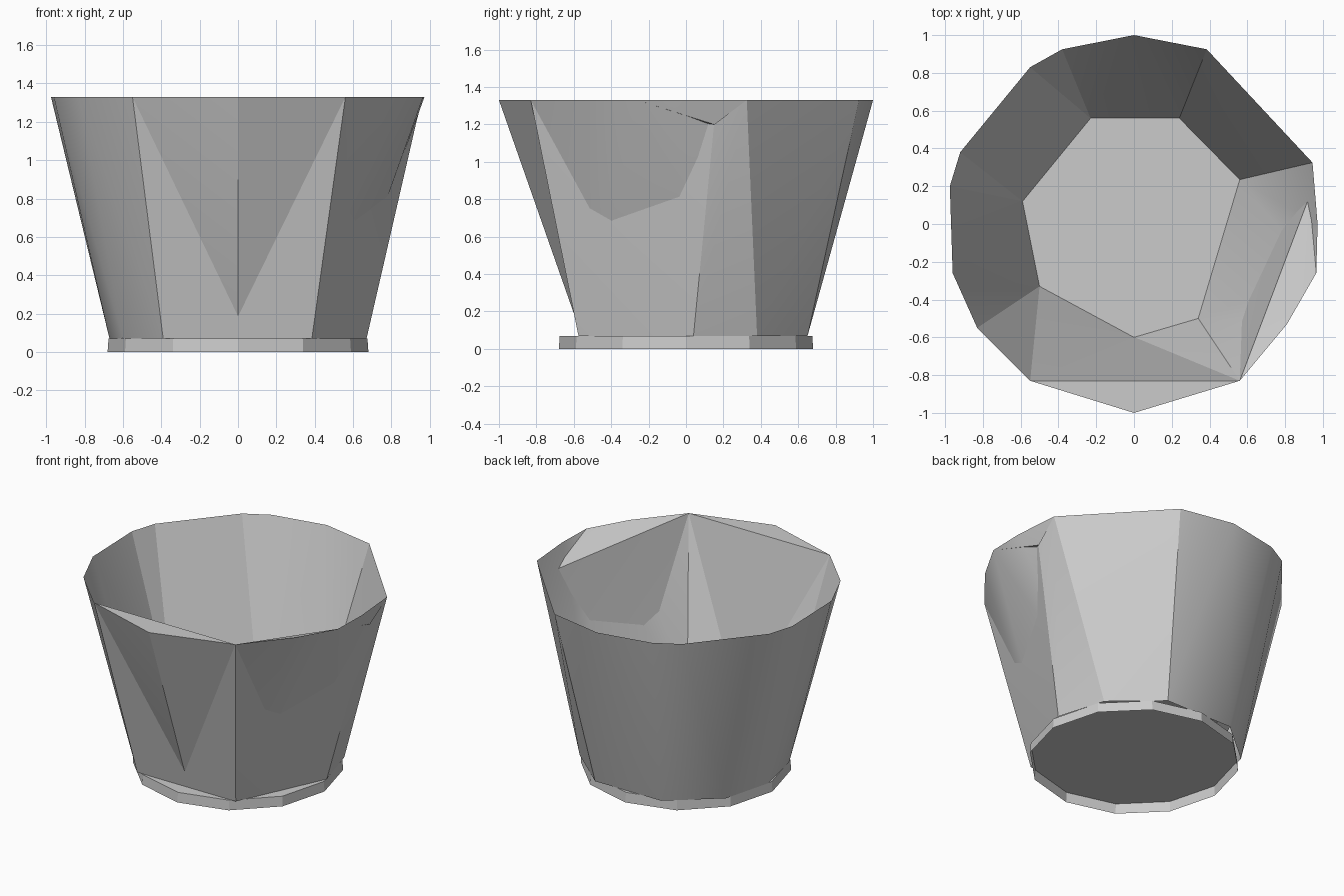
import bpy, bmesh, math

if "Cube" in bpy.data.objects:
    bpy.data.objects.remove(bpy.data.objects["Cube"])

TOP = 1.33


def ang(p):
    return math.atan2(p[1], p[0]) % (2 * math.pi)


def add_loop(bm, pts, z):
    """Ring of vertices sorted by angle; a point may carry its own height."""
    return [bm.verts.new((p[0], p[1], p[2] if len(p) > 2 else z))
            for p in sorted(pts, key=ang)]


def bridge(bm, a, b, inward=False):
    """Join two rings with different point counts, pairing points by angle."""
    i = j = 0
    na, nb = len(a), len(b)

    def at(ring, k):
        n = len(ring)
        return ang(ring[k % n].co) + 2 * math.pi * (k // n)

    while i < na or j < nb:
        if j >= nb or (i < na and at(a, i + 1) + at(a, i) <= at(b, j + 1) + at(b, j)):
            f = [a[i % na], a[(i + 1) % na], b[j % nb]]
            i += 1
        else:
            f = [a[i % na], b[(j + 1) % nb], b[j % nb]]
            j += 1
        bm.faces.new(f[::-1] if inward else f)


def finish(bm, name, smooth):
    me = bpy.data.meshes.new(name)
    bm.to_mesh(me)
    bm.free()
    ob = bpy.data.objects.new(name, me)
    bpy.context.collection.objects.link(ob)
    bpy.ops.object.select_all(action='DESELECT')
    bpy.context.view_layer.objects.active = ob
    ob.select_set(True)
    bpy.ops.object.shade_smooth_by_angle(angle=math.radians(smooth))
    return ob


# Outlines of the faceted pot
rim = [(0, 1), (.385, .925), (.945, .325), (.972, 0), (.965, -.26), (.81, -.53),
       (.56, -.83), (0, -1), (-.55, -.83), (-.83, -.55), (-.96, -.26),
       (-.975, .2), (-.92, .38), (-.55, .83), (-.38, .925)]
floor = [(-.23, .56), (.24, .56), (.56, .235), (.34, -.5), (0, -.6),
         (-.5, -.33), (-.59, .12)]
skipped = [(0, -1), (.972, 0), (.965, -.26), (.81, -.53)]
dip = (.93, .15, 1.2)
outer_rim = [p for p in rim if p not in skipped] + [dip]
outer_low = [(.385, -.575), (.67, .04), (.57, .38), (.26, .65),
             (-.26, .65), (-.58, .38), (-.67, .04), (-.6, -.3), (-.39, -.575)]

# Outer wall: flat panels cut the corners at the front and the right
bm = bmesh.new()
low = add_loop(bm, outer_low, .07)
bridge(bm, low, add_loop(bm, outer_rim, TOP))
# Ledges filling from the cut panels out to the rim
bm.verts.ensure_lookup_table()


def ledge(*pts):
    vs = []
    for p in pts:
        co = (p[0], p[1], p[2] if len(p) > 2 else TOP)
        old = [v for v in bm.verts if all(abs(v.co[k] - co[k]) < 1e-4 for k in range(3))]
        vs.append(old[0] if old else bm.verts.new(co))
    bm.faces.new(vs)


ledge((-.55, -.83), (0, -1), (.56, -.83))
ledge((.56, -.83), (.81, -.53), dip)
ledge((.81, -.53), (.965, -.26), dip)
finish(bm, "outer_wall", 25)

# Inner wall and floor: it pushes out past the cut panels
bm = bmesh.new()
low = add_loop(bm, floor, .19)
bridge(bm, low, add_loop(bm, rim, TOP), inward=True)
bm.faces.new(low)
finish(bm, "inner_wall", 15)

# Base: a short foot skirt with a recessed underside
bm = bmesh.new()


def ring(r, n=12):
    return [(r * math.cos(2 * math.pi * k / n), r * math.sin(2 * math.pi * k / n))
            for k in range(n)]


bottom = add_loop(bm, ring(.68), 0)
top = add_loop(bm, ring(.675), .07)
bridge(bm, bottom, top)
bm.faces.new(top[::-1])
finish(bm, "foot_skirt", 15)
